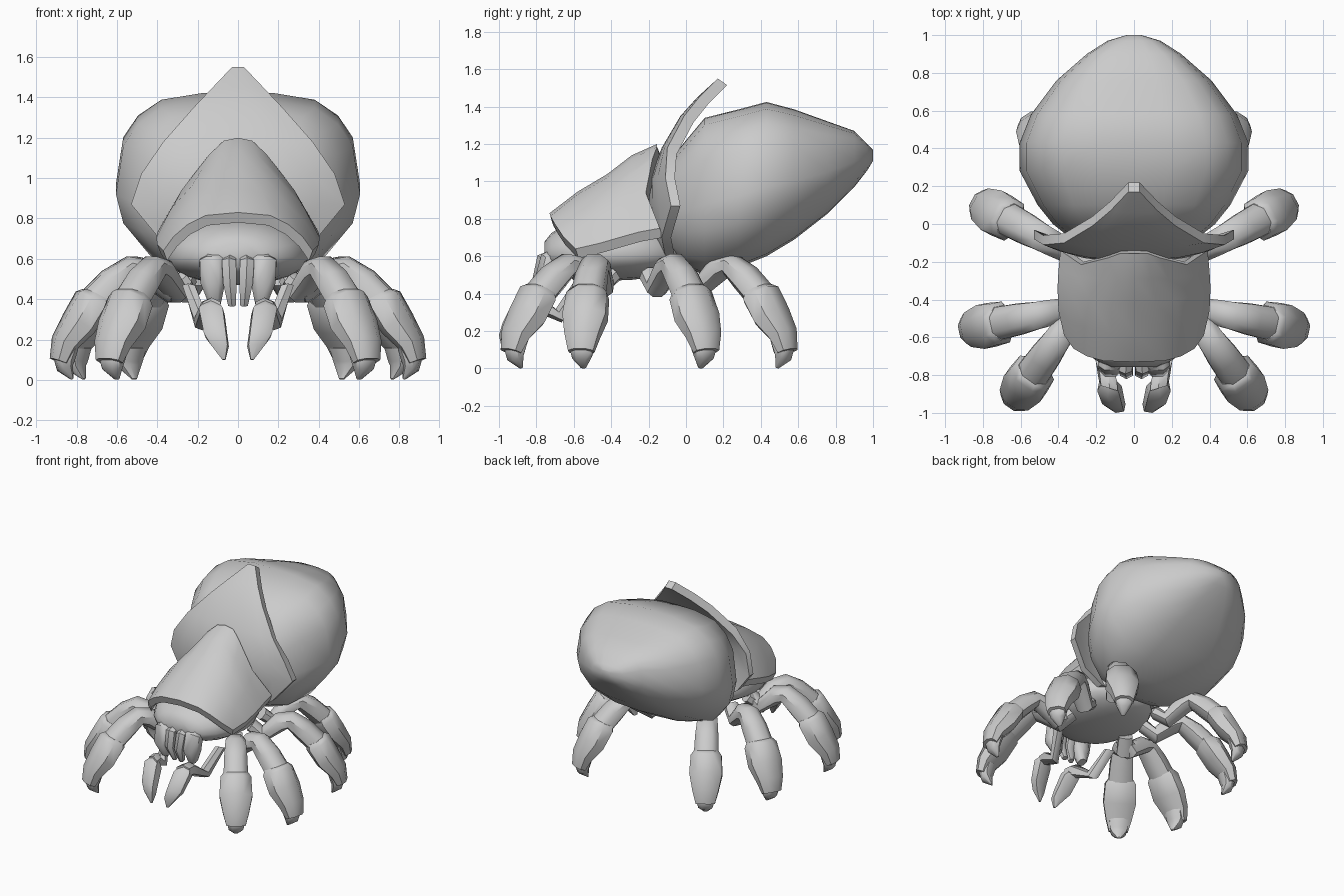
import bpy, bmesh, math
from mathutils import Vector

if "Cube" in bpy.data.objects:
    bpy.data.objects.remove(bpy.data.objects["Cube"])

grey = bpy.data.materials.new("plain_grey")
grey.diffuse_color = (0.6, 0.6, 0.6, 1)
grey.use_nodes = True
grey.node_tree.nodes["Principled BSDF"].inputs["Base Color"].default_value = grey.diffuse_color


def make(name, verts, faces, mirror=False, angle=35):
    me = bpy.data.meshes.new(name)
    me.from_pydata([tuple(v) for v in verts], [], faces)
    ob = bpy.data.objects.new(name, me)
    bpy.context.collection.objects.link(ob)
    me.materials.append(grey)
    bm = bmesh.new()
    bm.from_mesh(me)
    bmesh.ops.recalc_face_normals(bm, faces=bm.faces)
    bm.to_mesh(me)
    bm.free()
    if mirror:
        m = ob.modifiers.new("mirror", 'MIRROR')
        m.use_mirror_merge = False
    bpy.ops.object.select_all(action='DESELECT')
    ob.select_set(True)
    bpy.context.view_layer.objects.active = ob
    bpy.ops.object.shade_smooth_by_angle(angle=math.radians(angle))
    return ob


def loft(name, rings, **kw):
    """Skin a list of equal-length rings and cap both ends."""
    n = len(rings[0])
    verts = [v for r in rings for v in r]
    faces = [(i * n + j, i * n + (j + 1) % n, (i + 1) * n + (j + 1) % n, (i + 1) * n + j)
             for i in range(len(rings) - 1) for j in range(n)]
    faces += [tuple(range(n)), tuple(range(len(verts) - n, len(verts)))]
    return make(name, verts, faces, **kw)


def plate(name, rows, back, **kw):
    """Thick sheet: each row becomes a closed strip with a shifted back side."""
    return loft(name, [list(r) + [back(*p) for p in reversed(r)] for r in rows], **kw)


def power(v, e):
    return math.copysign(abs(v) ** e, v)


def limb(name, stations, side, sides=8, inner=1.0, **kw):
    """Tube through (centre, half width, half thickness) stations; inner flattens the underside."""
    pts = [Vector(s[0]) for s in stations]
    side = Vector(side).normalized()
    rings = []
    for i, (c, hw, ht) in enumerate(stations):
        along = (pts[min(i + 1, len(pts) - 1)] - pts[max(i - 1, 0)]).normalized()
        up = along.cross(side).normalized()
        ring = []
        for k in range(sides):
            a = math.tau * (k + 0.5) / sides
            t = power(math.sin(a), .85)
            if t < 0:
                t = max(t * inner, -inner * .9)
            ring.append(pts[i] + side * (hw * 1.05 * power(math.cos(a), .85)) + up * (ht * 1.05 * t))
        rings.append(ring)
    return loft(name, rings, mirror=True, angle=48, **kw)


def mirrored_row(half):
    return [(-x, y, z) for x, y, z in reversed(half[1:])] + [tuple(p) for p in half]


# abdomen: one unit section scaled along y (y, bottom, top, half width)
section = [(0, 1), (.3, .995), (.63, .955), (.82, .86), (.94, .73), (1, .45), (.94, .28),
           (.72, .09), (.38, .015), (0, 0)]
section += [(-x, t) for x, t in reversed(section[1:-1])]
rings = []
for y, lo, hi, w in [(-.15, .69, 1.02, .2), (-0.08, .62, 1.12, .33), (0, .54, 1.22, .43),
                     (.1, .5, 1.34, .51), (.28, .54, 1.385, .605), (.43, .6, 1.425, .605),
                     (.58, .69, 1.385, .545), (.76, .83, 1.32, .41), (.9, .97, 1.27, .25),
                     (.97, 1.06, 1.2, .14), (1.0, 1.11, 1.17, .04)]:
    rings.append([(x * w, y, lo + t * (hi - lo)) for x, t in section])
loft("abdomen", rings, angle=45)

# pointed shield plate (z, half width, centre y, edge y)
rows = []
for z, w, yc, ye in [(1.55, .03, .17, .17), (1.45, .125, .06, .07), (1.35, .22, -.03, -.01),
                     (1.18, .37, -.13, -.1), (1.02, .48, -.19, -.11), (.87, .53, -.2, -.08),
                     (.70, .39, -.17, -.13), (.6, .25, -.13, -.11)]:
    rows.append([(w * t / 4, yc + (ye - yc) * abs(t / 4) ** 2.6, z) for t in range(-4, 5)])
plate("shield_plate", rows, lambda x, y, z: (x, y + .05, z - (.035 if z > 1.1 else 0)))

# carapace hood over the head
hood = [
    [(0, -.155, 1.2), (.07, -.155, 1.185), (.14, -.18, 1.12), (.28, -.215, .94), (.39, -.14, .75)],
    [(0, -.29, 1.14), (.09, -.29, 1.12), (.18, -.29, 1.04), (.30, -.28, .90), (.40, -.25, .73)],
    [(0, -.42, 1.04), (.12, -.42, 1.02), (.23, -.4, .96), (.33, -.38, .85), (.405, -.34, .705)],
    [(0, -.58, .945), (.12, -.58, .93), (.24, -.55, .875), (.335, -.52, .78), (.40, -.46, .67)],
    [(0, -.73, .83), (.16, -.725, .815), (.25, -.70, .77), (.32, -.66, .71), (.37, -.59, .64)],
]
plate("carapace", [mirrored_row(r) for r in hood],
      lambda x, y, z: (x * .95, y + .015, z - .05), angle=45)

# head body under the hood
rings = []
for k in range(1, 12):
    a = math.pi * k / 12
    r = math.sin(a) ** .8
    rings.append([(.36 * r * math.cos(b), -.39 - .38 * math.cos(a),
                   .61 + (.2 if math.sin(b) > 0 else .14) * r * math.sin(b))
                  for b in [math.tau * j / 16 for j in range(16)]])
loft("head", rings, angle=50)

# four pairs of legs: root and direction in plan, stretch
for name, root, end, k in [("front_leg", (.25, -.39), (.655, -.96), 1.05),
                           ("second_leg", (.25, -.43), (.93, -.57), 1.015),
                           ("third_leg", (.25, -.2), (.86, .13), 1.015),
                           ("rear_leg", (.2, 0), (.575, .585), 1.01)]:
    d = Vector((end[0] - root[0], end[1] - root[1], 0)).normalized()
    side = (-d.y, d.x, 0)

    def at(r, z):
        return (root[0] + d.x * r * k, root[1] + d.y * r * k, z)

    thigh = [(0, .50, .05, .05), (.09, .43, .06, .06), (.21, .53, .07, .07),
             (.28, .55, .075, .065), (.37, .48, .085, .08), (.48, .37, .09, .08)]
    shin = [(.445, .415, .09, .08), (.46, .385, .112, .105), (.53, .27, .12, .1),
            (.605, .175, .095, .075), (.635, .09, .07, .05)]
    claw = [(.59, .17, .07, .045), (.615, .10, .064, .05), (.61, .06, .052, .04),
            (.575, .004, .014, .006)]
    for part, prof, inner in (("thigh", thigh, .85), ("shin", shin, .7), ("claw", claw, 1)):
        limb(name + "_" + part, [(at(r, z), w, t) for r, z, w, t in prof], side, inner=inner)

# feelers
limb("feeler_base", [((.24, -.56, .46), .035, .035), ((.18, -.68, .28), .04, .04),
                     ((.14, -.82, .36), .05, .05), ((.13, -.87, .36), .05, .045)], (1, .3, 0), sides=6)
limb("feeler_tip", [((.13, -.84, .36), .045, .04), ((.13, -.87, .34), .065, .055),
                    ((.11, -.94, .22), .06, .045), ((.09, -.965, .17), .045, .035),
                    ((.07, -.975, .10), .008, .008)], (1, .2, 0), sides=6)

# jaws: a rounded outer lobe with a narrow inner fang each side
limb("jaw", [((.115, -.66, .6), .05, .05), ((.125, -.73, .58), .066, .055),
             ((.125, -.75, .48), .062, .06), ((.115, -.72, .38), .03, .035)], (1, 0, 0))
limb("fang", [((.035, -.69, .6), .03, .04), ((.045, -.76, .58), .038, .04),
              ((.04, -.78, .48), .036, .04), ((.03, -.74, .37), .02, .02)], (1, 0, 0), sides=6)
